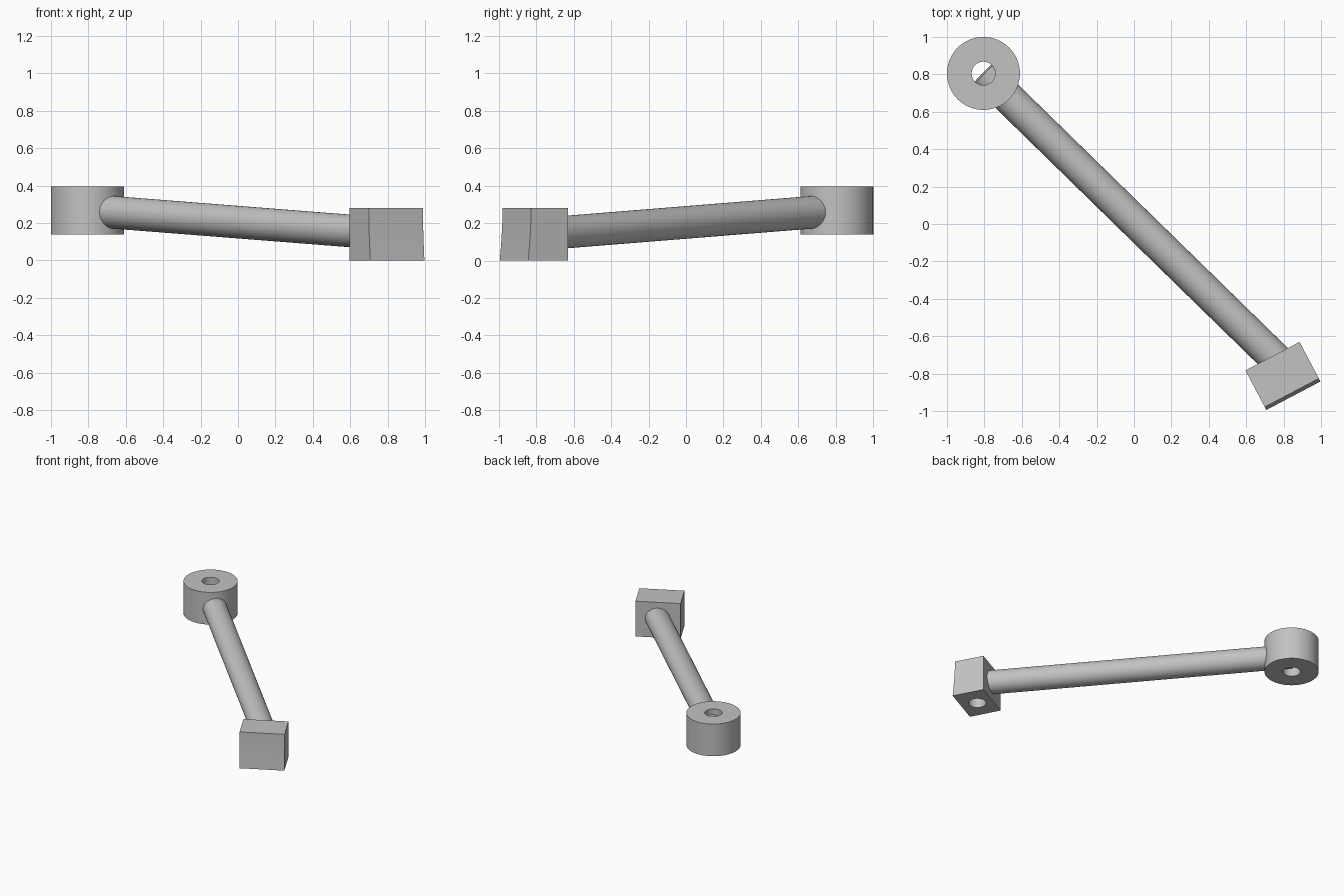
import bpy, bmesh, math
from mathutils import Vector, Matrix

old = bpy.data.objects.get("Cube")
if old:
    bpy.data.objects.remove(old, do_unlink=True)

# Single grey colour
grey = bpy.data.materials.new("plain grey")
grey.use_nodes = True
colour = (0.54, 0.54, 0.54, 1)
grey.diffuse_color = colour
grey.node_tree.nodes["Principled BSDF"].inputs["Base Color"].default_value = colour


def finish(name, bm, smooth=True):
    bmesh.ops.recalc_face_normals(bm, faces=bm.faces)
    mesh = bpy.data.meshes.new(name)
    bm.to_mesh(mesh)
    bm.free()
    mesh.materials.append(grey)
    obj = bpy.data.objects.new(name, mesh)
    bpy.context.collection.objects.link(obj)
    if smooth:
        select(obj)
        bpy.ops.object.shade_smooth_by_angle(angle=math.radians(35))
    return obj


def select(obj):
    bpy.ops.object.select_all(action="DESELECT")
    obj.select_set(True)
    bpy.context.view_layer.objects.active = obj


def cylinder(name, start, end, radius, smooth=True):
    start, end = Vector(start), Vector(end)
    axis = end - start
    turn = axis.to_track_quat("Z", "Y").to_matrix().to_4x4()
    bm = bmesh.new()
    bmesh.ops.create_cone(bm, cap_ends=True, segments=64, radius1=radius,
                          radius2=radius, depth=axis.length,
                          matrix=Matrix.Translation((start + end) / 2) @ turn)
    return finish(name, bm, smooth)


# Mounting ring: rectangular section spun about its upright axis
centre = Vector((-0.805, 0.805, 0))
bm = bmesh.new()
section = [(0.063, 0.14), (0.195, 0.14), (0.195, 0.395), (0.063, 0.395)]
verts = [bm.verts.new(centre + Vector((r, 0, z))) for r, z in section]
edges = [bm.edges.new((verts[i], verts[(i + 1) % 4])) for i in range(4)]
bmesh.ops.spin(bm, geom=verts + edges, cent=centre, axis=(0, 0, 1),
               angle=math.tau, steps=72, use_merge=True)
bmesh.ops.remove_doubles(bm, verts=bm.verts, dist=0.0001)
finish("mounting_ring", bm)

# Connecting rod, ending inside the ring bore and the block bore
cylinder("connecting_rod", (-0.805, 0.805, 0.268), (0.79, -0.753, 0.143), 0.087)

# End block: side profile with a slightly hollow outer face, extruded sideways
corner = Vector((0.596, -0.783, 0))
along = Vector((0.885, 0.466, 0)).normalized()
out = Vector((along.y, -along.x, 0))
width, height, steps = 0.327, 0.28, 8
profile = [(0, 0), (0, height)]
for i in range(steps + 1):
    t = i / steps
    profile.append((0.221 + 0.018 * t ** 1.6, height * (1 - t)))
bm = bmesh.new()
face = bm.faces.new([bm.verts.new(corner + out * d + Vector((0, 0, z)))
                     for d, z in profile])
side = bmesh.ops.extrude_face_region(bm, geom=[face])["geom"]
bmesh.ops.translate(bm, vec=along * width,
                    verts=[v for v in side if isinstance(v, bmesh.types.BMVert)])
block = finish("end_block", bm)

# Blind bore in the underside of the block
bore = corner + along * width / 2 + out * 0.115
cutter = cylinder("bore_cutter", bore - Vector((0, 0, 0.05)),
                  bore + Vector((0, 0, 0.2)), 0.063)
cutter.hide_render = True
cut = block.modifiers.new("bore", "BOOLEAN")
cut.operation = "DIFFERENCE"
cut.solver = "EXACT"
cut.object = cutter
select(block)
bpy.ops.object.modifier_move_to_index(modifier="bore", index=0)
bpy.ops.object.modifier_apply(modifier="bore")
bpy.data.objects.remove(cutter, do_unlink=True)
select(block)
bpy.ops.object.shade_smooth_by_angle(angle=math.radians(35))
